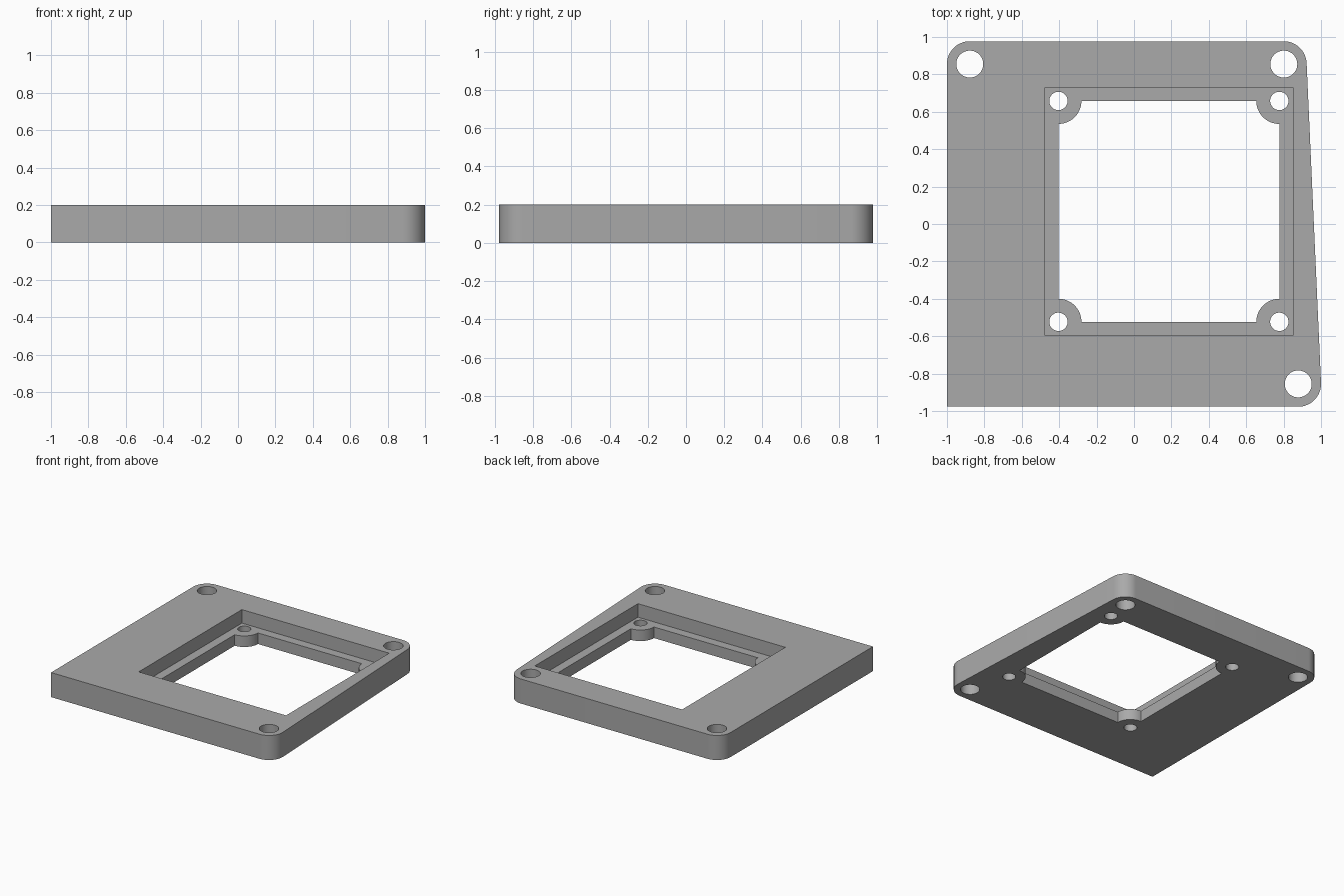
import bpy
import bmesh
from math import atan2, cos, sin, pi, radians
from mathutils import Vector

cube = bpy.data.objects.get("Cube")
if cube:
    bpy.data.objects.remove(cube, do_unlink=True)

THICK, LEDGE = 0.2, 0.09
HALF_Y = 0.977
CORNER_R, BOLT_R = 0.122, 0.072
BOSS_R, SCREW_R = 0.123, 0.049
BACK_LEFT, BACK_RIGHT, FRONT_RIGHT = (-0.878, 0.855), (0.801, 0.855), (0.878, -0.855)
X0, X1, Y0, Y1 = -0.404, 0.777, -0.523, 0.658   # opening, with a screw at each corner
RIM = 0.073

grey = bpy.data.materials.new("plain grey")
grey.use_nodes = True
grey.diffuse_color = (0.4, 0.4, 0.4, 1)
grey.node_tree.nodes["Principled BSDF"].inputs["Base Color"].default_value = (0.4, 0.4, 0.4, 1)


def arc(centre, radius, start, end, steps=16):
    angles = [start + (end - start) * i / steps for i in range(steps + 1)]
    return [(centre[0] + radius * cos(a), centre[1] + radius * sin(a)) for a in angles]


def circle(centre, radius):
    return arc(centre, radius, 0, 2 * pi, 48)[:-1]


def prism(name, outline, low, high):
    """Extrude a counter-clockwise outline between two heights."""
    bm = bmesh.new()
    face = bm.faces.new([bm.verts.new((x, y, low)) for x, y in outline])
    ext = bmesh.ops.extrude_face_region(bm, geom=[face])
    top = [v for v in ext["geom"] if isinstance(v, bmesh.types.BMVert)]
    bmesh.ops.translate(bm, verts=top, vec=Vector((0, 0, high - low)))
    bmesh.ops.recalc_face_normals(bm, faces=bm.faces)
    mesh = bpy.data.meshes.new(name)
    bm.to_mesh(mesh)
    bm.free()
    mesh.materials.append(grey)
    obj = bpy.data.objects.new(name, mesh)
    bpy.context.scene.collection.objects.link(obj)
    return obj


# Plate: one square corner, three round ones, slanted right edge
slant = atan2(FRONT_RIGHT[0] - BACK_RIGHT[0], BACK_RIGHT[1] - FRONT_RIGHT[1])
outline = [(-1, -HALF_Y)]
outline += arc(FRONT_RIGHT, CORNER_R, -pi / 2, slant)
outline += arc(BACK_RIGHT, CORNER_R, slant, pi / 2)
outline += arc(BACK_LEFT, CORNER_R, pi / 2, pi)
plate = prism("mounting_plate", outline, 0, THICK)

# Square pocket that leaves a ledge around the opening
pocket = [(X0 - RIM, Y0 - RIM), (X1 + RIM, Y0 - RIM), (X1 + RIM, Y1 + RIM), (X0 - RIM, Y1 + RIM)]
cutters = [prism("pocket_cutter", pocket, LEDGE, THICK + 0.1)]

# Opening with a quarter-round screw boss left in each corner
screws = [(X0, Y0), (X1, Y0), (X1, Y1), (X0, Y1)]
opening = []
for i, corner in enumerate(screws):
    opening += arc(corner, BOSS_R, (i + 1) * pi / 2, i * pi / 2)
cutters.append(prism("opening_cutter", opening, -0.1, THICK + 0.05))

# Bolt holes in the plate and screw holes in the bosses
for centre in (BACK_LEFT, BACK_RIGHT, FRONT_RIGHT):
    cutters.append(prism("bolt_hole_cutter", circle(centre, BOLT_R), -0.1, THICK + 0.1))
for centre in screws:
    cutters.append(prism("screw_hole_cutter", circle(centre, SCREW_R), -0.1, THICK + 0.03))

for cutter in cutters:
    cutter.hide_render = True
    mod = plate.modifiers.new(cutter.name, 'BOOLEAN')
    mod.operation = 'DIFFERENCE'
    mod.solver = 'EXACT'
    mod.object = cutter

# Bake the cuts, then drop the cutters
depsgraph = bpy.context.evaluated_depsgraph_get()
baked = bpy.data.meshes.new_from_object(plate.evaluated_get(depsgraph))
plate.modifiers.clear()
plate.data = baked
for cutter in cutters:
    bpy.data.objects.remove(cutter, do_unlink=True)

bpy.ops.object.select_all(action='DESELECT')
plate.select_set(True)
bpy.context.view_layer.objects.active = plate
bpy.ops.object.shade_smooth_by_angle(angle=radians(30))
